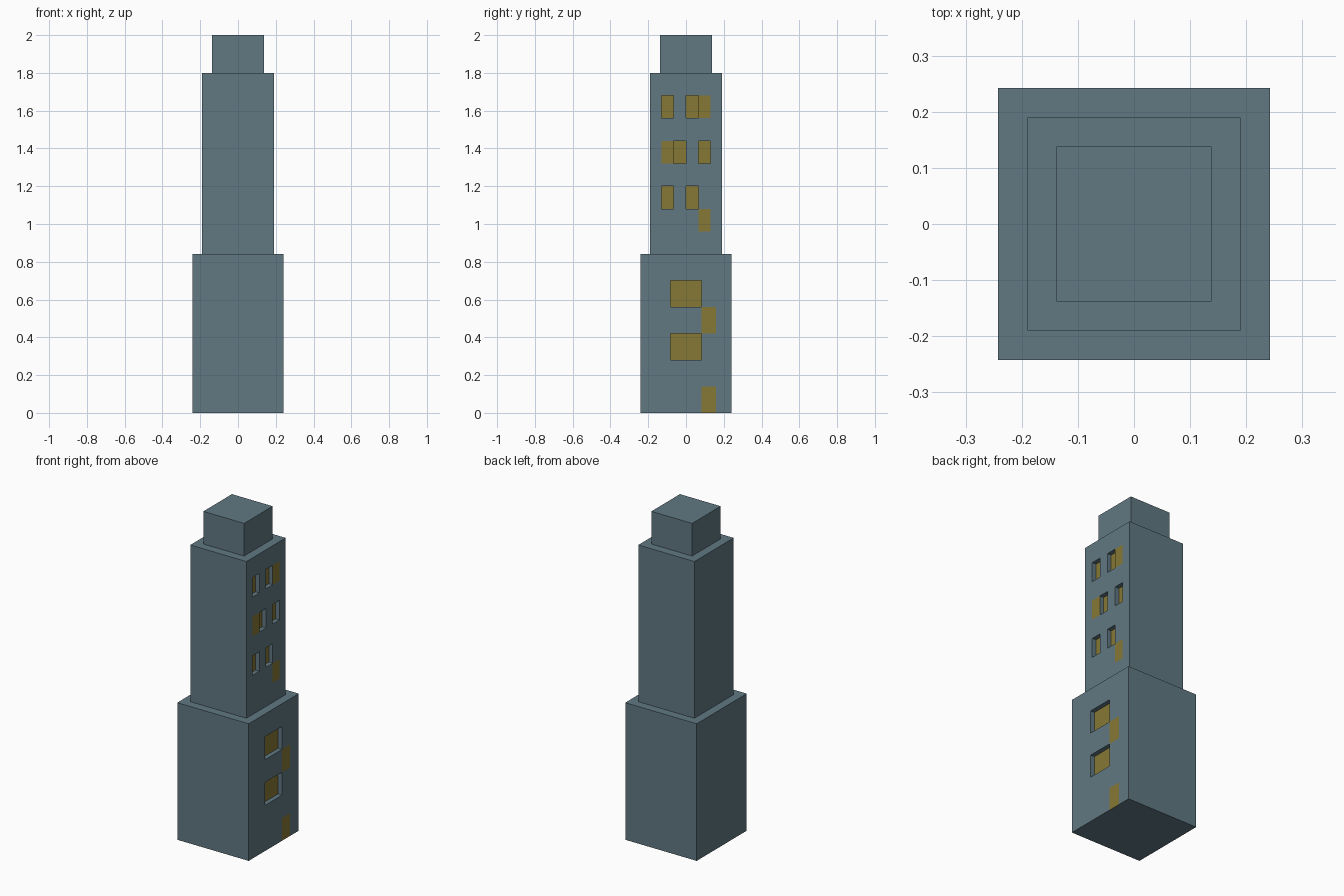
import bpy, bmesh
from mathutils import Vector

if "Cube" in bpy.data.objects:
    bpy.data.objects.remove(bpy.data.objects["Cube"])

RECESS = 0.027


def material(name, color):
    m = bpy.data.materials.new(name)
    m.diffuse_color = (*color, 1)
    m.use_nodes = True
    m.node_tree.nodes["Principled BSDF"].inputs["Base Color"].default_value = m.diffuse_color
    return m


WALL = material("wall_blue_grey", (0.12, 0.19, 0.225))
GLASS = material("window_ochre", (0.24, 0.19, 0.035))


def tower_block(name, half, z0, z1, cols=(), rows=(), recessed=(), flush=()):
    """Square block; windows are (column, row) cells of the grid cut in its +x wall."""
    bm = bmesh.new()
    bmesh.ops.create_cube(bm, size=1)
    for v in bm.verts:
        v.co = Vector((v.co.x * 2 * half, v.co.y * 2 * half,
                       z0 + (v.co.z + 0.5) * (z1 - z0)))

    # Score the window grid into the block
    cuts = [((0, y, 0), (0, 1, 0)) for y in cols]
    cuts += [((0, 0, z), (0, 0, 1)) for z in rows if z0 < z < z1]
    for co, no in cuts:
        bmesh.ops.bisect_plane(bm, geom=bm.verts[:] + bm.edges[:] + bm.faces[:],
                               plane_co=co, plane_no=no)

    def cells(picks):
        found = []
        for f in bm.faces:
            c = f.calc_center_median()
            if f.normal.x > 0.9 and any(
                    cols[i] < c.y < cols[i + 1] and rows[j] < c.z < rows[j + 1]
                    for i, j in picks):
                found.append(f)
        return found

    bm.normal_update()
    # Flush panes, then panes pushed into the wall
    for f in cells(flush):
        f.material_index = 1
    panes = cells(recessed)
    if panes:
        for f in bmesh.ops.extrude_discrete_faces(bm, faces=panes)["faces"]:
            f.material_index = 1
            for v in f.verts:
                v.co.x -= RECESS
    bmesh.ops.recalc_face_normals(bm, faces=bm.faces[:])

    mesh = bpy.data.meshes.new(name)
    bm.to_mesh(mesh)
    bm.free()
    mesh.materials.append(WALL)
    mesh.materials.append(GLASS)
    obj = bpy.data.objects.new(name, mesh)
    bpy.context.collection.objects.link(obj)
    return obj


# Wide base with large windows
tower_block("tower_base", 0.242, 0, 0.84,
            cols=[-0.082, 0.081, 0.16], rows=[0.14 * i for i in range(6)],
            recessed=[(0, 2), (0, 4)], flush=[(1, 0), (1, 3)])

# Slimmer shaft with small staggered windows
tower_block("tower_shaft", 0.19, 0.84, 1.8,
            cols=[-0.13 + 0.065 * i for i in range(5)],
            rows=[0.96 + 0.12 * i for i in range(7)],
            recessed=[(0, 1), (2, 1), (1, 3), (3, 3), (0, 5), (2, 5)],
            flush=[(3, 0), (0, 3), (3, 5)])

# Plain roof block
tower_block("roof_block", 0.138, 1.8, 2.0)
